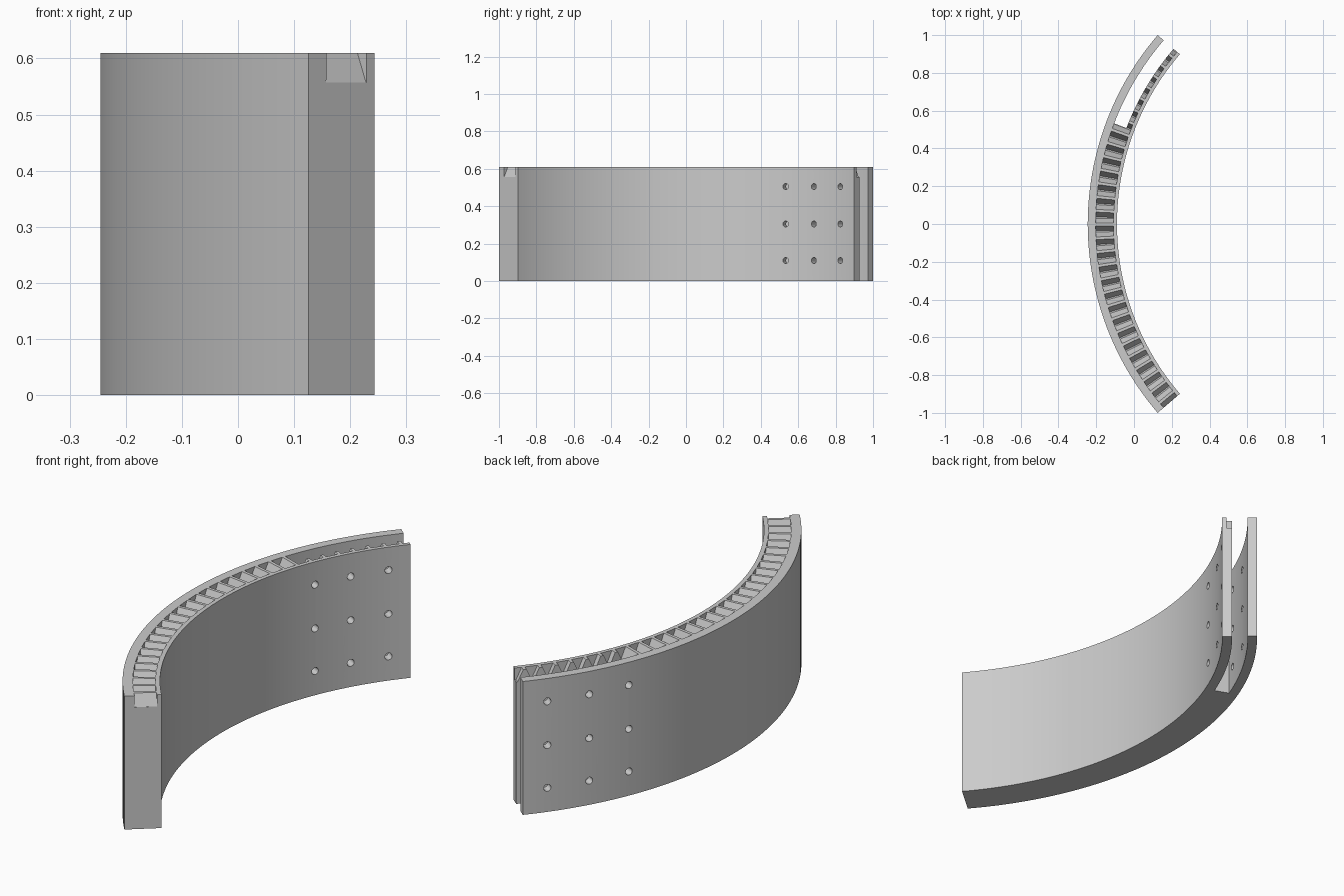
import bpy, bmesh, math
from mathutils import Matrix, Vector

if "Cube" in bpy.data.objects:
    bpy.data.objects.remove(bpy.data.objects["Cube"])

CX = 1.29                    # arc centre on the x axis
R_IN, R_OUT = 1.38, 1.535    # faces of the curved band
HEIGHT = 0.61
END = math.radians(40.65)    # half angle of the band
SLOT = math.radians(20.9)    # where the end slot begins
TEETH = 29
DEPTH = 0.053


def at(r, a, z):
    return Vector((CX - r * math.cos(a), r * math.sin(a), z))


def finish(bm, name):
    bmesh.ops.recalc_face_normals(bm, faces=bm.faces)
    mesh = bpy.data.meshes.new(name)
    bm.to_mesh(mesh)
    bm.free()
    ob = bpy.data.objects.new(name, mesh)
    bpy.context.collection.objects.link(ob)
    return ob


def loft(bm, rings):
    """Skin a row of four-cornered sections and close both ends."""
    rows = [[bm.verts.new(p) for p in ring] for ring in rings]
    for a, b in zip(rows, rows[1:]):
        for i in range(4):
            j = (i + 1) % 4
            bm.faces.new((a[i], a[j], b[j], b[i]))
    bm.faces.new(rows[0])
    bm.faces.new(rows[-1])


def arc_block(name, r0, r1, a0, a1, z0, z1, steps):
    bm = bmesh.new()
    rings = []
    for k in range(steps + 1):
        a = a0 + (a1 - a0) * k / steps
        rings.append([at(r0, a, z0), at(r1, a, z0), at(r1, a, z1), at(r0, a, z1)])
    loft(bm, rings)
    return finish(bm, name)


# Curved band
band = arc_block("curved_band", R_IN, R_OUT, -END, END, 0, HEIGHT, 64)

# Slot that splits the back end into two walls
slot = arc_block("slot_cutter", 1.424, 1.493, SLOT, END + 0.03, -0.1, HEIGHT + 0.1, 18)

# Tapered gaps between the rack teeth along the top
bm = bmesh.new()
pitch = 2 * END / TEETH
over = 0.01
root = 0.05 * pitch
mouth = root + 0.35 * pitch * (1 + over / DEPTH)
for k in range(TEETH + 1):
    mid = -END - root * 0.8 + k * pitch
    rings = []
    for r in (1.399, 1.493):
        rings.append([at(r, mid - root, HEIGHT - DEPTH), at(r, mid + root, HEIGHT - DEPTH),
                      at(r, mid + mouth, HEIGHT + over), at(r, mid - mouth, HEIGHT + over)])
    loft(bm, rings)
gaps = finish(bm, "tooth_gap_cutter")

# Radial bolt holes through both walls
bm = bmesh.new()
for deg in (22.7, 29.7, 36.7):
    a = math.radians(deg)
    for z in (0.11, 0.305, 0.505):
        turn = Matrix.Rotation(-a, 4, "Z") @ Matrix.Rotation(math.pi / 2, 4, "Y")
        bmesh.ops.create_cone(bm, cap_ends=True, segments=20, radius1=0.016, radius2=0.016,
                              depth=0.3, matrix=Matrix.Translation(at(1.457, a, z)) @ turn)
holes = finish(bm, "bolt_hole_cutter")

# Cut everything from the band
bpy.ops.object.select_all(action="DESELECT")
bpy.context.view_layer.objects.active = band
band.select_set(True)
for cutter in (slot, gaps, holes):
    cutter.hide_render = True
    mod = band.modifiers.new(cutter.name, "BOOLEAN")
    mod.operation = "DIFFERENCE"
    mod.solver = "EXACT"
    mod.object = cutter
    bpy.ops.object.modifier_apply(modifier=mod.name)
    bpy.data.objects.remove(cutter)

# Single grey material
grey = bpy.data.materials.new("plain_grey")
grey.use_nodes = True
colour = (0.6, 0.6, 0.6, 1)
grey.diffuse_color = colour
grey.node_tree.nodes["Principled BSDF"].inputs["Base Color"].default_value = colour
band.data.materials.clear()
band.data.materials.append(grey)
bpy.ops.object.shade_smooth_by_angle(angle=math.radians(25))
